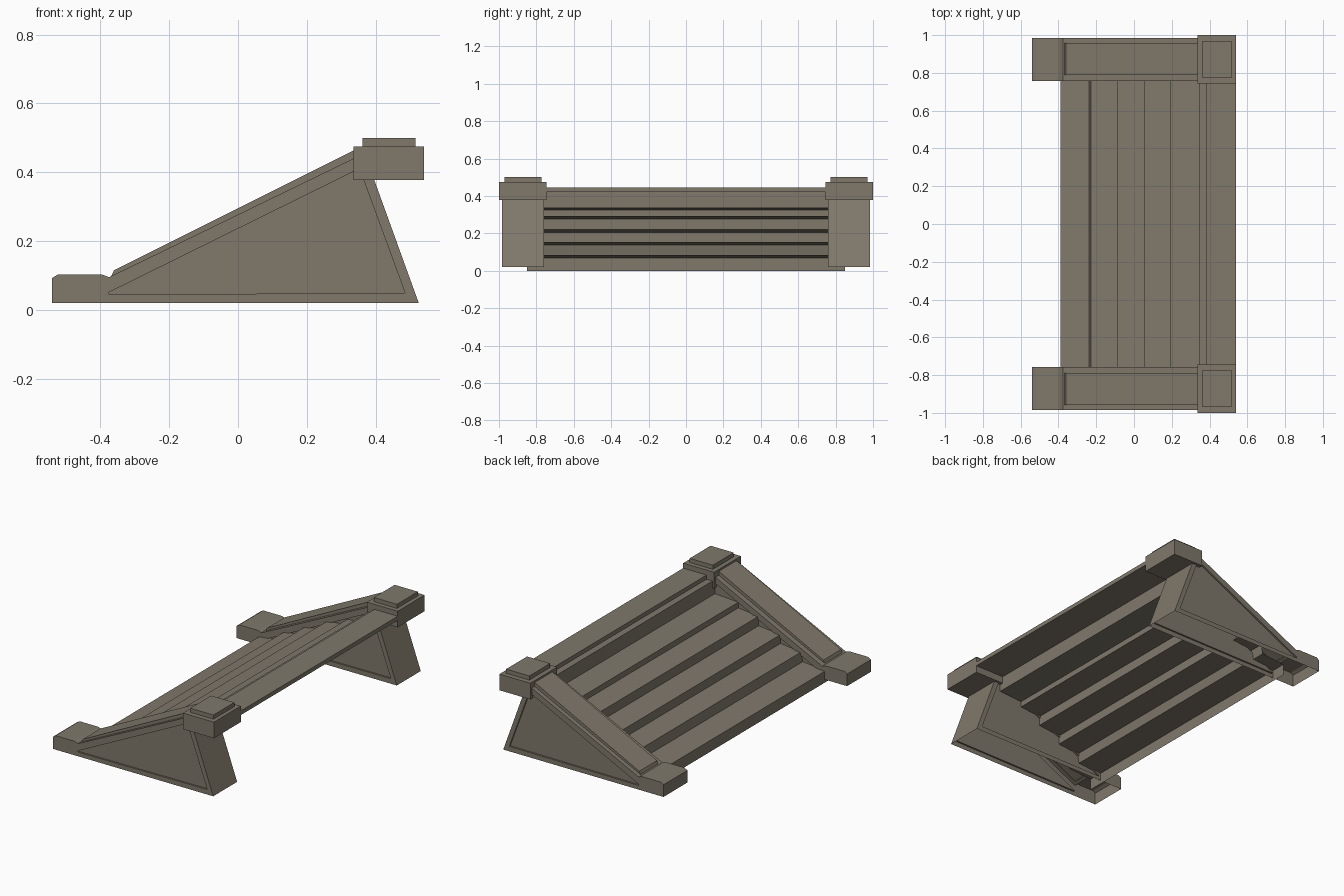
import bpy, bmesh
from mathutils import Vector

if "Cube" in bpy.data.objects:
    bpy.data.objects.remove(bpy.data.objects["Cube"])

stone = bpy.data.materials.new("weathered stone")
stone.diffuse_color = (0.215, 0.19, 0.148, 1)
stone.use_nodes = True
stone.node_tree.nodes["Principled BSDF"].inputs["Base Color"].default_value = stone.diffuse_color


def make(name, bm, mirror=True, recalc=True):
    """Turn a bmesh into a stone object, optionally mirrored across y."""
    if recalc:
        bmesh.ops.remove_doubles(bm, verts=bm.verts, dist=1e-5)
        bmesh.ops.recalc_face_normals(bm, faces=bm.faces)
    me = bpy.data.meshes.new(name)
    bm.to_mesh(me)
    bm.free()
    me.materials.append(stone)
    ob = bpy.data.objects.new(name, me)
    bpy.context.collection.objects.link(ob)
    if mirror:
        m = ob.modifiers.new("mirror", 'MIRROR')
        m.use_axis = (False, True, False)
        m.use_mirror_merge = False
    return ob


def face(bm, pts):
    return bm.faces.new([bm.verts.new(p) for p in pts])


def box(bm, x0, x1, y0, y1, z0, z1):
    r = bmesh.ops.create_cube(bm, size=1)
    for v in r["verts"]:
        v.co = Vector(((x0 + x1) / 2 + v.co.x * (x1 - x0),
                       (y0 + y1) / 2 + v.co.y * (y1 - y0),
                       (z0 + z1) / 2 + v.co.z * (z1 - z0)))


# Stairs: one open sheet swept along y, treads tilt up slightly
profile = [(-.39, 0), (-.39, .068), (-.238, .082), (-.228, .138), (-.09, .152),
           (-.09, .205), (.055, .22), (.055, .277), (.19, .291), (.19, .325),
           (.345, .335), (.345, .42), (.385, .42), (.385, .445), (.54, .445),
           (.54, .42), (.385, .42)]
bm = bmesh.new()
for i, ((xa, za), (xb, zb)) in enumerate(zip(profile, profile[1:])):
    w = .85 if i < 4 else .77
    face(bm, [(xa, w, za), (xa, -w, za), (xb, -w, zb), (xb, w, zb)])
make("stair_treads", bm, mirror=False, recalc=False)

# Side walls: hollow wedge, open below, sunken triangular panel on both sides
Y0, Y1, DEPTH = .758, .985, .01
outer = [(-.39, .02), (.525, .02), (.384, .41), (.335, .44), (-.39, .088)]
inner = [(-.38, .045), (.485, .05), (.362, .385), (.335, .402), (-.38, .049)]
bm = bmesh.new()
for y, d in ((Y0, DEPTH), (Y1, -DEPTH)):
    for i in range(5):
        j = (i + 1) % 5
        a, b, c, e = outer[i], outer[j], inner[j], inner[i]
        face(bm, [(a[0], y, a[1]), (b[0], y, b[1]), (c[0], y, c[1]), (e[0], y, e[1])])
        face(bm, [(e[0], y, e[1]), (c[0], y, c[1]), (c[0], y + d, c[1]), (e[0], y + d, e[1])])
    face(bm, [(p[0], y + d, p[1]) for p in inner])
for i in (1, 2, 3):
    a, b = outer[i], outer[i + 1]
    face(bm, [(a[0], Y0, a[1]), (b[0], Y0, b[1]), (b[0], Y1, b[1]), (a[0], Y1, a[1])])
make("side_wall", bm)

# Foot blocks at the low end, open below
foot = [(-.54, .02), (-.54, .093), (-.522, .104), (-.397, .104), (-.375, .096), (-.375, .02)]
bm = bmesh.new()
for a, b in zip(foot[:4], foot[1:5]):
    face(bm, [(a[0], Y0, a[1]), (b[0], Y0, b[1]), (b[0], Y1, b[1]), (a[0], Y1, a[1])])
for y in (Y0, Y1):
    face(bm, [(x, y, z) for x, z in foot])
make("foot_block", bm)

# Raised coping strip on the slope
bm = bmesh.new()
strip = [(-.37, .094), (-.36, .116), (.34, .466), (.34, .44)]
for a, b in zip(strip[:2], strip[1:3]):
    face(bm, [(a[0], .79, a[1]), (b[0], .79, b[1]), (b[0], .958, b[1]), (a[0], .958, a[1])])
for y in (.79, .958):
    face(bm, [(x, y, z) for x, z in strip])
make("coping_strip", bm)

# Post caps with a smaller plate on top
bm = bmesh.new()
box(bm, .335, .54, .745, 1, .378, .475)
make("post_cap", bm)
bm = bmesh.new()
box(bm, .362, .516, .772, .97, .475, .5)
make("post_cap_plate", bm)
